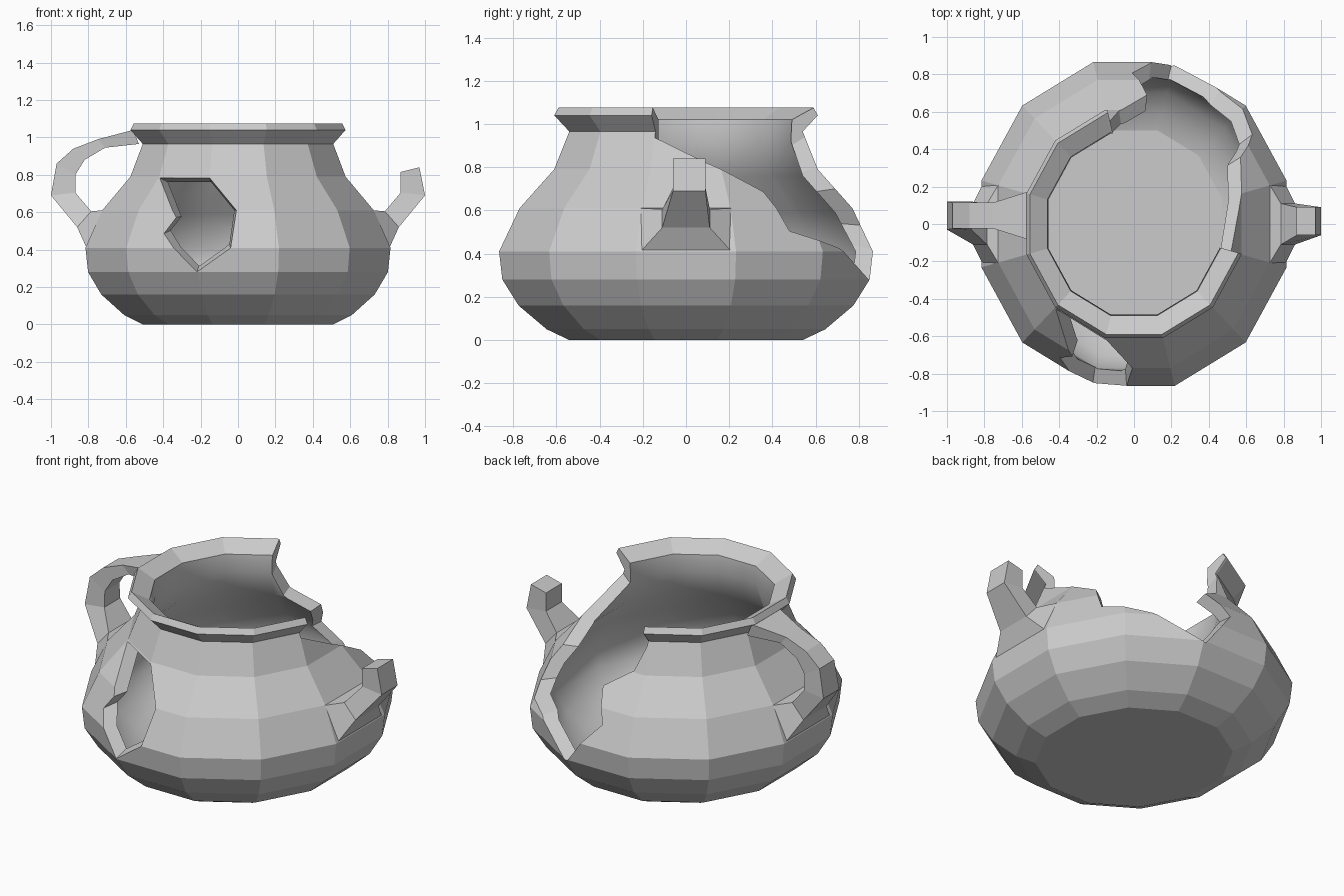
import bpy, bmesh, math
from mathutils import Vector

if "Cube" in bpy.data.objects:
    bpy.data.objects.remove(bpy.data.objects["Cube"])

clay = bpy.data.materials.new("grey_clay")
clay.use_nodes = True
clay.diffuse_color = (0.6, 0.6, 0.6, 1)
clay.node_tree.nodes["Principled BSDF"].inputs["Base Color"].default_value = (0.6, 0.6, 0.6, 1)

SIDES = 12
X_SCALE = 0.943  # the pot is slightly narrower across x


def make_object(name, bm):
    bmesh.ops.recalc_face_normals(bm, faces=bm.faces)
    mesh = bpy.data.meshes.new(name)
    bm.to_mesh(mesh)
    bm.free()
    mesh.materials.append(clay)
    obj = bpy.data.objects.new(name, mesh)
    bpy.context.collection.objects.link(obj)
    return obj


def loft(rings, smooth_from=None):
    """Skin a list of closed point rings and cap both ends."""
    bm = bmesh.new()
    loops = [[bm.verts.new(p) for p in ring] for ring in rings]
    for i, (a, b) in enumerate(zip(loops, loops[1:])):
        for k in range(len(a)):
            j = (k + 1) % len(a)
            face = bm.faces.new((a[k], a[j], b[j], b[k]))
            face.smooth = smooth_from is not None and i >= smooth_from
    bm.faces.new(loops[0])
    bm.faces.new(loops[-1])
    return bm


def ring(half_depth, z):
    radius = half_depth / math.cos(math.radians(15))
    angles = [math.radians(15) + math.tau * k / SIDES for k in range(SIDES)]
    return [(X_SCALE * radius * math.cos(a), radius * math.sin(a), z) for a in angles]


# Pot wall: outside from base to lip, then inside back down to the floor
outside = [(.54, 0), (.645, .05), (.775, .16), (.85, .28), (.865, .41),
           (.77, .61), (.61, .79), (.54, .965), (.61, 1.04), (.59, 1.075)]
inside = [(.49, 1.02), (.485, .92), (.54, .76), (.69, .59), (.785, .41),
          (.77, .29), (.7, .19), (.59, .11), (.5, .08)]
pot = make_object("pot_body", loft([ring(*p) for p in outside + inside],
                                   smooth_from=len(outside)))


def break_out(name, apex, outline):
    """Cut a ragged opening whose fracture faces run towards the apex."""
    apex = Vector(apex)
    bm = bmesh.new()
    tip = bm.verts.new(apex)
    rim = [bm.verts.new(apex + (Vector(p) - apex) * 3) for p in outline]
    for a, b in zip(rim, rim[1:] + rim[:1]):
        bm.faces.new((tip, a, b))
    cap = bm.faces.new(rim)
    bmesh.ops.triangulate(bm, faces=[cap])
    cutter = make_object(name, bm)
    cutter.hide_render = True
    mod = pot.modifiers.new(name, "BOOLEAN")
    mod.operation, mod.solver, mod.object = "DIFFERENCE", "EXACT", cutter
    bpy.context.view_layer.objects.active = pot
    bpy.ops.object.modifier_apply(modifier=name)
    bpy.data.objects.remove(cutter)


# Large break through the rim and back wall
break_out("rim_break", (0, 0, .6), [
    (.56, -.15, 1.6), (.54, -.15, .95), (.58, .09, .83), (.59, .37, .69),
    (.66, .5, .5), (.47, .73, .42), (.2, .85, .27), (.09, .86, .42),
    (-.01, .82, .53), (.07, .69, .7), (-.08, .61, .8), (-.14, .6, .97),
    (-.14, .6, 1.6), (.45, .45, 1.6)])

# Hole in the front wall
break_out("front_hole", (-.1, 0, .62), [
    (-.43, -.47, .79), (-.15, -.61, .78), (-.01, -.76, .61), (-.04, -.86, .41),
    (-.22, -.85, .28), (-.41, -.75, .48), (-.34, -.74, .57)])


# Handles: each section is outer (x, z), inner (x, z), half width
def handle(name, side, sections, shift):
    rings = []
    for i, ((xo, zo), (xi, zi), w) in enumerate(sections):
        y = shift if i > 1 else 0
        rings.append([(side * xo, y - w, zo), (side * xo, y + w, zo),
                      (side * xi, y + w, zi), (side * xi, y - w, zi)])
    return make_object(name, loft(rings))


root = [((.81, .41), (.725, .61), .21), ((.86, .52), (.785, .605), .11),
        ((1, .69), (.87, .705), .075)]
handle("left_broken_handle", 1, root + [((.97, .84), (.87, .815), .075)], .015)
handle("right_handle", -1, root + [
    ((.97, .86), (.87, .8), .07), ((.88, .94), (.82, .88), .07),
    ((.75, .99), (.71, .945), .07), ((.56, 1.04), (.53, .965), .13)], .045)
